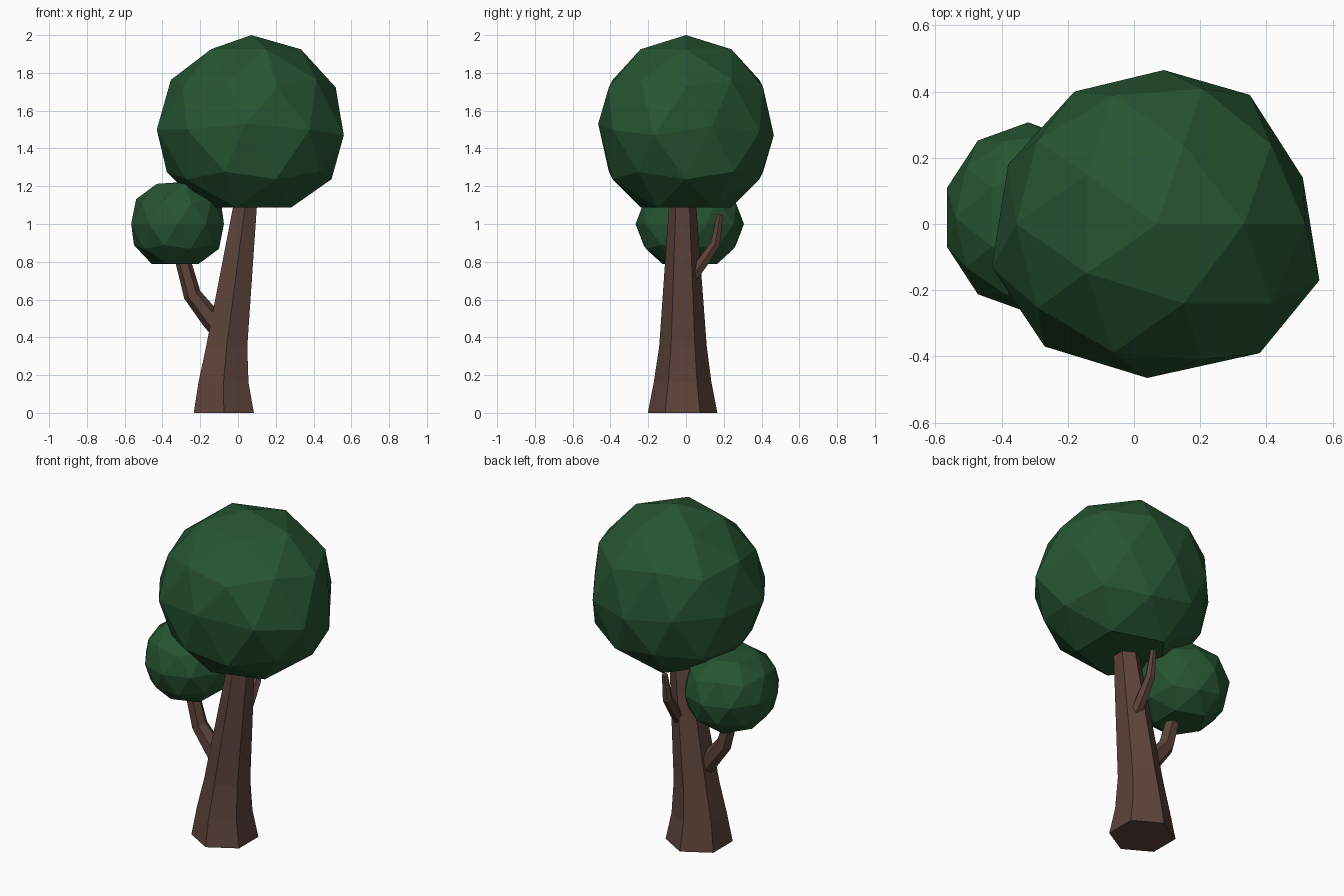
import bpy, bmesh, math
from mathutils import Vector, Matrix

if "Cube" in bpy.data.objects:
    bpy.data.objects.remove(bpy.data.objects["Cube"])


def material(name, rgb):
    m = bpy.data.materials.new(name)
    m.diffuse_color = (*rgb, 1)
    m.use_nodes = True
    m.node_tree.nodes["Principled BSDF"].inputs["Base Color"].default_value = m.diffuse_color
    return m


LEAF = material("dark green leaves", (0.020, 0.090, 0.032))
BARK = material("brown bark", (0.110, 0.056, 0.042))


def finish(name, bm, mat):
    bmesh.ops.recalc_face_normals(bm, faces=bm.faces)
    mesh = bpy.data.meshes.new(name)
    bm.to_mesh(mesh)
    bm.free()
    mesh.materials.append(mat)
    ob = bpy.data.objects.new(name, mesh)
    bpy.context.collection.objects.link(ob)
    return ob


def tube(name, stations, sides, mat, turn=0.0, level=False):
    """Faceted tapering limb through (x, y, z, radius) stations."""
    bm = bmesh.new()
    pts = [Vector(s[:3]) for s in stations]
    rings = []
    for i, (p, s) in enumerate(zip(pts, stations)):
        d = pts[min(i + 1, len(pts) - 1)] - pts[max(i - 1, 0)]
        rot = Matrix.Identity(3) if level else Vector((0, 0, 1)).rotation_difference(d).to_matrix()
        ring = []
        for k in range(sides):
            a = turn + math.tau * k / sides
            ring.append(bm.verts.new(p + rot @ Vector((math.cos(a), math.sin(a), 0)) * s[3]))
        rings.append(ring)
    for a, b in zip(rings, rings[1:]):
        for k in range(sides):
            j = (k + 1) % sides
            bm.faces.new((a[k], a[j], b[j], b[k]))
    bm.faces.new(rings[0][::-1])
    bm.faces.new(rings[-1])
    return finish(name, bm, mat)


def crown(name, centre, radii, low, high, rim=()):
    """Leaf ball: low-poly icosphere, flattened ends, uneven rim points."""
    bm = bmesh.new()
    bmesh.ops.create_icosphere(bm, subdivisions=2, radius=1)
    for v in bm.verts:
        v.co = Vector(c + r * t for c, r, t in zip(centre, radii, v.co))
        v.co.z = min(max(v.co.z, low), high)
    for p in rim:
        v = min(bm.verts, key=lambda w: (w.co - Vector(p)).length)
        v.co = p
    return finish(name, bm, LEAF)


# Trunk: flared, leaning hexagonal column
tube("trunk", [(-0.075, -0.018, 0, 0.184), (-0.077, -0.018, 0.16, 0.153),
               (-0.060, -0.016, 0.35, 0.126), (0.038, -0.018, 1.10, 0.072),
               (0.044, -0.018, 1.15, 0.068)], 6, BARK, math.radians(30), True)

# Side branch carrying the small crown
tube("left_branch", [(-0.06, -0.02, 0.41, 0.06), (-0.14, -0.02, 0.495, 0.055),
                     (-0.242, -0.02, 0.625, 0.047), (-0.29, -0.02, 0.80, 0.041),
                     (-0.30, -0.02, 0.86, 0.036)], 6, BARK)

# Bare stub at the back
tube("back_branch", [(0.015, 0.0, 0.68, 0.036), (0.015, 0.08, 0.785, 0.034),
                     (0.015, 0.155, 0.895, 0.029), (0.015, 0.181, 1.05, 0.017)], 6, BARK)

# Leaf crowns
crown("large_crown", (0.07, 0, 1.5), (0.5, 0.48, 0.5), 1.088, 2.0,
      [(0.09, 0.465, 1.47), (0.35, 0.39, 1.49), (0.51, 0.14, 1.52), (0.56, -0.17, 1.47),
       (0.38, -0.39, 1.50), (0.04, -0.465, 1.53), (-0.27, -0.37, 1.50),
       (-0.43, -0.13, 1.50), (-0.38, 0.18, 1.50), (-0.18, 0.40, 1.50)])
crown("small_crown", (-0.32, 0.02, 1.0), (0.258, 0.287, 0.25), 0.787, 1.22)
